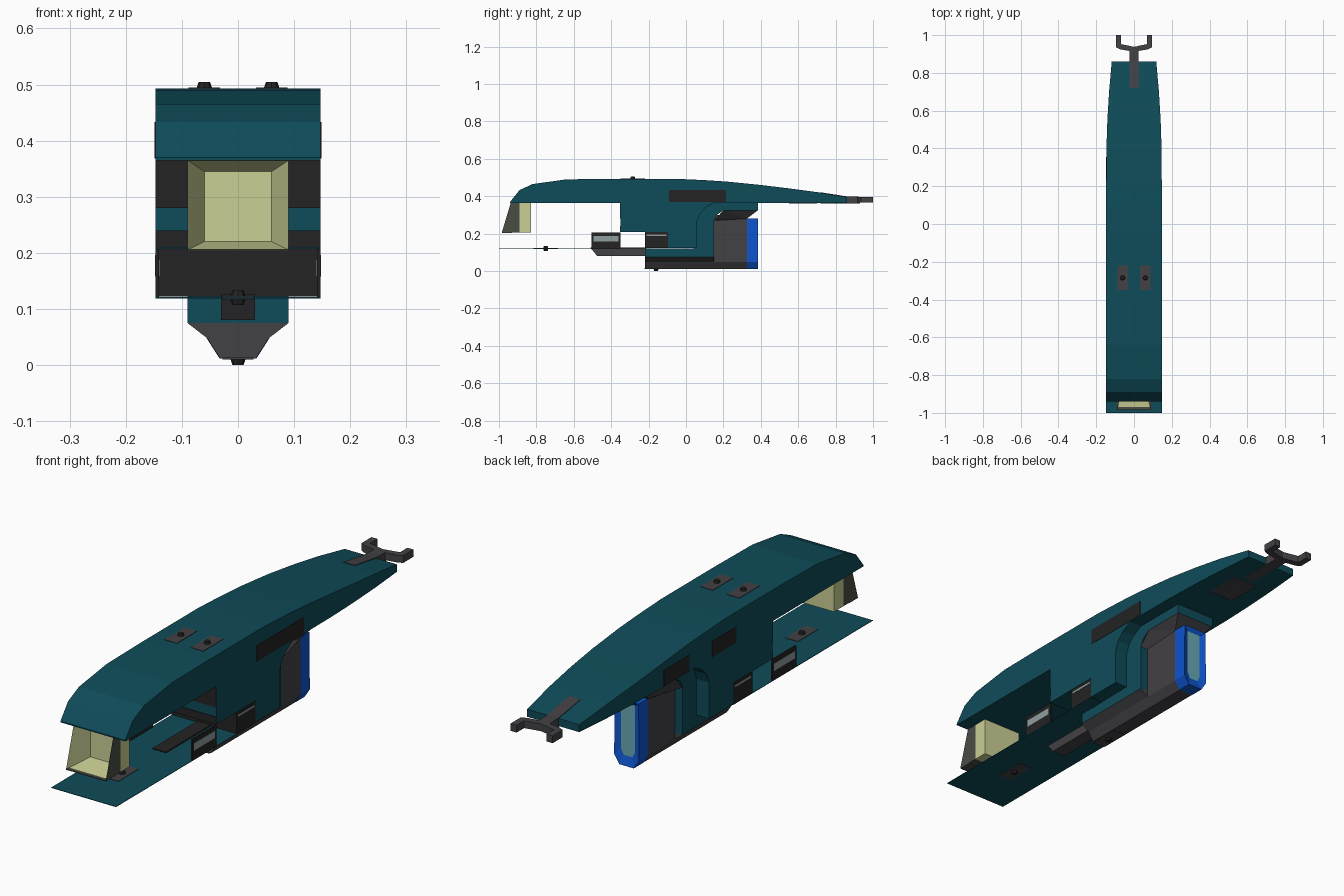
import bpy, bmesh, math

if "Cube" in bpy.data.objects:
    bpy.data.objects.remove(bpy.data.objects["Cube"])

def mat(name, rgb):
    m = bpy.data.materials.new(name)
    m.diffuse_color = (*rgb, 1)
    m.use_nodes = True
    m.node_tree.nodes["Principled BSDF"].inputs["Base Color"].default_value = m.diffuse_color
    return m

TEAL = mat("teal paint", (0.0045, 0.072, 0.1))
DARK = mat("dark panel", (0.018, 0.017, 0.018))
GREY = mat("gunmetal", (0.055, 0.052, 0.058))
BLUE = mat("engine blue", (0.004, 0.09, 0.62))
PALE = mat("engine glow", (0.14, 0.4, 0.45))
LENS = mat("pale yellow lens", (0.6, 0.63, 0.3))
OLIVE = mat("dark olive frame", (0.065, 0.075, 0.055))
GLASS = mat("grey glass", (0.28, 0.34, 0.35))

def build(name, verts, faces, mats, index=None):
    bm = bmesh.new()
    vs = [bm.verts.new(v) for v in verts]
    for i, f in enumerate(faces):
        face = bm.faces.new([vs[k] for k in f])
        if index:
            face.material_index = index[i]
    bmesh.ops.recalc_face_normals(bm, faces=bm.faces)
    me = bpy.data.meshes.new(name)
    bm.to_mesh(me)
    bm.free()
    for m in mats:
        me.materials.append(m)
    ob = bpy.data.objects.new(name, me)
    bpy.context.collection.objects.link(ob)
    return ob

def prism(name, pts, axis, lo, hi, m):
    """Extrude a 2D outline along x (pts = y,z), y (pts = x,z) or z (pts = x,y)."""
    place = {"x": lambda p, t: (t, p[0], p[1]),
             "y": lambda p, t: (p[0], t, p[1]),
             "z": lambda p, t: (p[0], p[1], t)}[axis]
    n = len(pts)
    verts = [place(p, lo) for p in pts] + [place(p, hi) for p in pts]
    faces = [range(n), range(n, 2 * n)]
    faces += [(i, (i + 1) % n, n + (i + 1) % n, n + i) for i in range(n)]
    return build(name, verts, faces, [m])

def box(name, x, y, z, m):
    return prism(name, [(x[0], y[0]), (x[1], y[0]), (x[1], y[1]), (x[0], y[1])], "z", z[0], z[1], m)

def mirrored(half):
    return half + [(-x, z) for x, z in reversed(half)]

W = 0.147

# upper hull, lofted along its length: (y, top height, half width)
stations = [(-0.94, 0.37, W), (-0.89, 0.433, W), (-0.82, 0.465, W), (-0.64, 0.49, W),
            (-0.4, 0.493, W), (-0.05, 0.493, W), (0.1, 0.486, W), (0.22, 0.478, W),
            (0.4, 0.46, 0.146), (0.55, 0.442, 0.141), (0.7, 0.422, 0.132), (0.86, 0.396, 0.118)]
verts, faces = [], []
for y, z, w in stations:
    verts += [(-w, y, 0.365), (w, y, 0.365), (w, y, z), (-w, y, z)]
for s in range(len(stations) - 1):
    a = 4 * s
    faces += [(a + k, a + (k + 1) % 4, a + 4 + (k + 1) % 4, a + 4 + k) for k in range(4)]
faces += [(0, 1, 2, 3), tuple(range(len(verts) - 4, len(verts)))]
build("upper_hull", verts, faces, [TEAL])

# wide middle body
prism("middle_body", [(-0.35, 0.37), (-0.35, 0.21), (-0.095, 0.21), (-0.095, 0.122), (0.06, 0.122),
                      (0.06, 0.27), (0.075, 0.31), (0.105, 0.34), (0.15, 0.365), (0.15, 0.37)],
      "x", -W, W, TEAL)
# dark bands across the front wall of the body
for i, (lo, hi) in enumerate([(0.21, 0.24), (0.28, 0.365)]):
    box(f"front_wall_band_{i}", (-W, W), (-0.353, -0.349), (lo, hi), DARK)

# narrower S-shaped neck
prism("neck", [(-0.22, 0.121), (-0.22, 0.075), (0.15, 0.075), (0.15, 0.27), (0.165, 0.3),
               (0.2, 0.325), (0.385, 0.325), (0.385, 0.368), (0.04, 0.368), (0.04, 0.121)],
      "x", -0.09, 0.09, TEAL)

# thin lower deck and the snout running along it
box("lower_deck", (-W, W), (-1.0, -0.095), (0.119, 0.121), TEAL)
prism("snout", [(-0.51, 0.124), (-0.475, 0.08), (-0.21, 0.08), (-0.21, 0.124)], "x", -0.03, 0.03, GREY)
box("snout_top", (-0.03, 0.03), (-0.51, -0.1), (0.123, 0.127), DARK)

# dark block behind the gap
box("rear_gap_block", (-W, W), (-0.22, -0.095), (0.122, 0.208), DARK)

# side plates with glass strips
for s in (-1, 1):
    side = "right" if s > 0 else "left"
    box("side_plate_" + side, sorted((s * W, s * (W - 0.006))), (-0.505, -0.35), (0.121, 0.207), DARK)
    box("plate_glass_" + side, sorted((s * (W + 0.001), s * (W - 0.008))), (-0.495, -0.36), (0.158, 0.188), GLASS)
    box("block_glass_" + side, sorted((s * (W + 0.001), s * (W - 0.003))), (-0.21, -0.105), (0.188, 0.196), GLASS)

# dark panels on the hull sides
for s, a, b in [(1, -0.09, 0.215), (-1, -0.115, 0.04), (-1, 0.19, 0.355)]:
    box("hull_side_panel", sorted((s * 0.14, s * (W + 0.0015))), (a, b), (0.368, 0.433), DARK)

# keel and rear engine
prism("keel", mirrored([(0.09, 0.075), (0.055, 0.048), (0.032, 0.012)]), "y", -0.22, 0.15, GREY)
prism("engine_block", mirrored([(0.055, 0.3), (0.055, 0.048), (0.032, 0.012)]), "y", 0.14, 0.325, GREY)
build("engine_flare",
      [(x, y, z) for y, z, w in [(0.15, 0.27, 0.09), (0.2, 0.325, 0.09), (0.385, 0.325, 0.09),
                                 (0.15, 0.27, 0.055), (0.325, 0.28, 0.055), (0.385, 0.325, 0.055)]
       for x in (-w, w)],
      [(0, 2, 8, 6), (1, 3, 9, 7), (2, 4, 8), (3, 5, 9), (6, 8, 9, 7), (4, 5, 9, 8)], [GREY])
rim = mirrored([(0.055, 0.282), (0.056, 0.048), (0.033, 0.012)])
inner = mirrored([(0.032, 0.265), (0.032, 0.075), (0.02, 0.05)])
n = len(rim)
rv = [(x, 0.325, z) for x, z in rim] + [(x, 0.385, z) for x, z in rim] + [(x, 0.375, z) for x, z in inner]
rf = [(i + k, (i + 1) % n + k, (i + 1) % n + k + n, i + k + n) for k in (0, n) for i in range(n)]
rf += [range(n), range(2 * n, 3 * n)]
build("engine_nozzle", rv, rf, [BLUE, PALE], [0] * (2 * n + 1) + [1])

# front lamp: open hood with sloped inner walls around a lens
def ring(w, z0, z1, y0, y1):
    return [(-w, y0, z0), (w, y0, z0), (w, y1, z1), (-w, y1, z1)]
lv = (ring(0.06, 0.22, 0.345, -0.87, -0.87) + ring(0.09, 0.205, 0.365, -0.985, -0.937)
      + ring(0.09, 0.205, 0.365, -0.89, -0.89) + ring(0.09, 0.205, 0.365, -0.83, -0.83))
lf, li = [(0, 1, 2, 3), (12, 13, 14, 15)], [0, 0]
for a, m in [(0, 0), (4, 1), (8, 0)]:
    for k in range(4):
        lf.append((a + k, a + (k + 1) % 4, a + 4 + (k + 1) % 4, a + 4 + k))
        li.append(m)
build("front_lamp", lv, lf, [LENS, OLIVE], li)
box("lamp_sill", (-0.09, 0.09), (-0.985, -0.93), (0.203, 0.207), OLIVE)

# rear fork and its stem
half = [(0.0, 0.912), (0.075, 0.925), (0.095, 0.935), (0.095, 1.0), (0.068, 1.0), (0.068, 0.952), (0.0, 0.938)]
prism("rear_fork", half + [(-x, y) for x, y in half[-2:0:-1]], "z", 0.367, 0.397, GREY)
prism("fork_stem", [(0.72, 0.362), (0.72, 0.421), (0.86, 0.399), (0.93, 0.397), (0.93, 0.362)],
      "x", -0.025, 0.025, GREY)
box("underside_plate", (-0.055, 0.055), (0.55, 0.7), (0.36, 0.366), GREY)

# vent pads with a small nub each
def vent(name, x, y, z, up):
    box(name + "_pad", (x - 0.028, x + 0.028), (y - 0.065, y + 0.065), (z - 0.002, z + 0.002), GREY)
    bpy.ops.mesh.primitive_cone_add(vertices=8, radius1=0.014, radius2=0.01, depth=0.012,
                                    location=(x, y, z + up * 0.006),
                                    rotation=(0 if up > 0 else math.pi, 0, 0))
    nub = bpy.context.object
    nub.name = name + "_nub"
    nub.data.materials.append(DARK)

vent("top_vent_left", -0.06, -0.285, 0.493, 1)
vent("top_vent_right", 0.06, -0.285, 0.493, 1)
vent("deck_vent_top", 0, -0.75, 0.121, 1)
vent("deck_vent_bottom", 0, -0.75, 0.119, -1)
vent("keel_vent", 0, -0.16, 0.012, -1)
